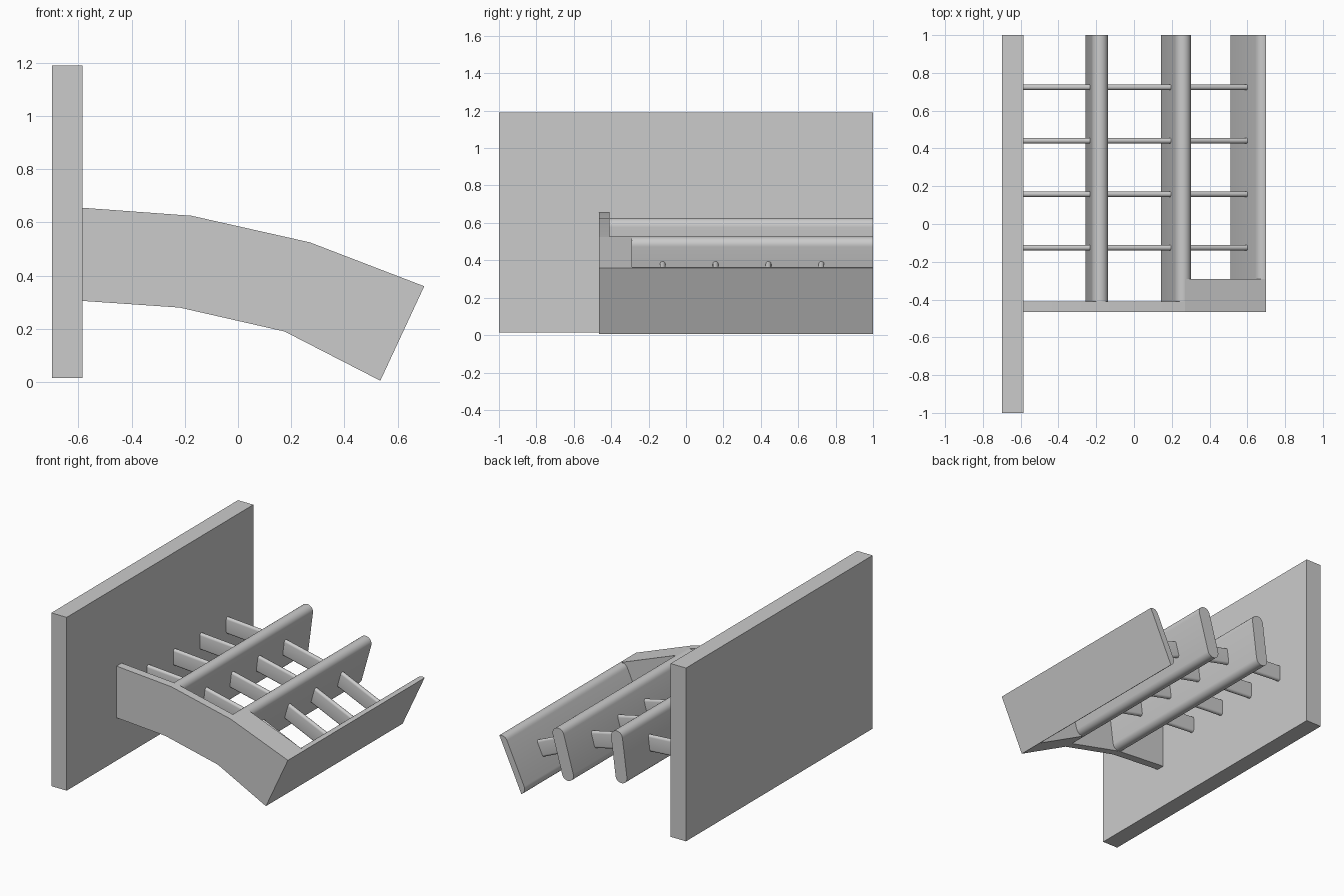
import bpy, bmesh, math
from mathutils import Vector

if "Cube" in bpy.data.objects:
    bpy.data.objects.remove(bpy.data.objects["Cube"])

# Matching top and bottom corners (x, z) of the curved canopy outline
TOP = [(-0.585, 0.655), (-0.175, 0.625), (0.27, 0.525), (0.70, 0.36)]
BOT = [(-0.585, 0.305), (-0.22, 0.28), (0.175, 0.19), (0.535, 0.005)]
R = 0.043


def loft(name, a, b):
    """Solid between two matching loops of 3D points."""
    bm = bmesh.new()
    va = [bm.verts.new(p) for p in a]
    vb = [bm.verts.new(p) for p in b]
    n = len(va)
    bm.faces.new(va)
    bm.faces.new(vb[::-1])
    for i in range(n):
        j = (i + 1) % n
        bm.faces.new((va[j], va[i], vb[i], vb[j]))
    bmesh.ops.recalc_face_normals(bm, faces=bm.faces)
    me = bpy.data.meshes.new(name)
    bm.to_mesh(me)
    bm.free()
    ob = bpy.data.objects.new(name, me)
    bpy.context.collection.objects.link(ob)
    bpy.ops.object.select_all(action='DESELECT')
    ob.select_set(True)
    bpy.context.view_layer.objects.active = ob
    bpy.ops.object.shade_smooth_by_angle(angle=math.radians(35))
    return ob


def prism(name, pts, y0, y1):
    return loft(name, [(x, y0, z) for x, z in pts], [(x, y1, z) for x, z in pts])


def rounded(length, r, half=False, n=12):
    """Pill outline (across, along), or its left half with a flat right face."""
    top = [i * math.pi / n for i in range(n + 1)]
    if half:
        top = [t for t in top if t >= math.pi / 2 - 1e-6]
    pts = [(r * math.cos(t), length - r + r * math.sin(t)) for t in top]
    return pts + [(x, length - y) for x, y in pts[::-1]]


def tilted(i, half=False):
    """Pill outline placed on the joint line i of the canopy."""
    b, t = Vector(BOT[i]), Vector(TOP[i])
    d = (t - b).normalized()
    side = Vector((d.y, -d.x))
    return [b + side * u + d * v for u, v in rounded((t - b).length, R, half)]


# Wall
prism("wall", [(-0.70, 0.015), (-0.585, 0.015), (-0.585, 1.19), (-0.70, 1.19)], -1, 1)

# End fascia: thin near the wall, thick at the outer bay
prism("end_fascia", TOP[:3] + BOT[:3][::-1], -0.465, -0.41)
prism("end_fascia_outer", TOP[2:] + BOT[2:][::-1], -0.465, -0.29)

# Long beams with rounded edges, and the outer board with a flat face
prism("inner_beam", tilted(1), -0.42, 1)
prism("middle_beam", tilted(2), -0.42, 1)
prism("outer_board", tilted(3, half=True), -0.30, 1)


# Cross slats running through each bay
def slat_loop(i, y, inset=0.0):
    b, t = Vector(BOT[i]), Vector(TOP[i])
    d = (t - b).normalized()
    c = (b + t) / 2 - Vector((d.y, -d.x)) * inset
    return [(c.x + d.x * (v - 0.056), y + u, c.y + d.y * (v - 0.056))
            for u, v in rounded(0.112, 0.015, n=8)]


for k in range(4):
    y = -0.125 + k * 0.283
    for bay in range(3):
        loft(f"slat_{k + 1}_bay_{bay + 1}", slat_loop(bay, y),
             slat_loop(bay + 1, y, 0.02 if bay == 2 else 0))
